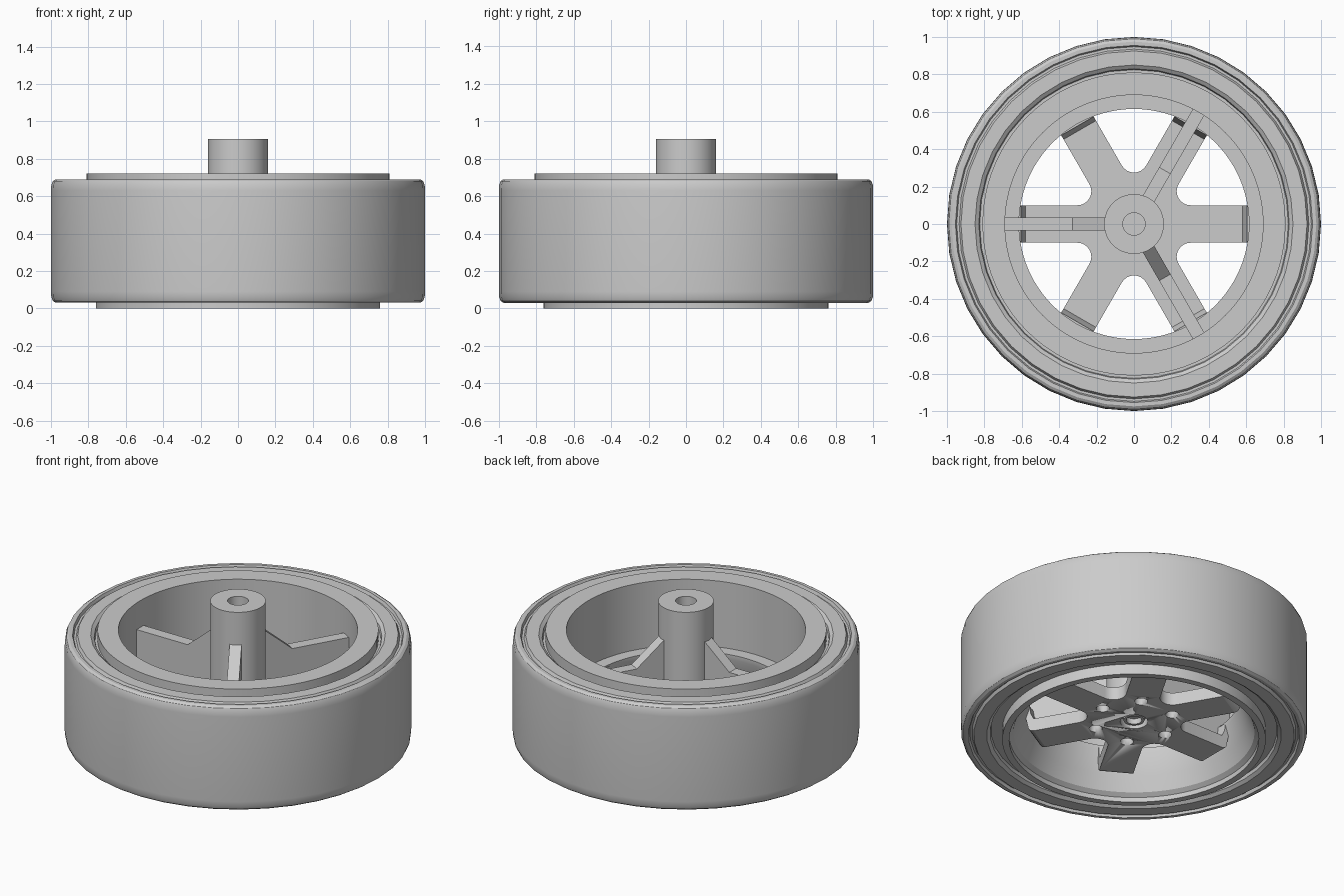
import bpy, bmesh
from math import sin, cos, pi, radians
from mathutils import Matrix, Vector

if "Cube" in bpy.data.objects:
    bpy.data.objects.remove(bpy.data.objects["Cube"])


def finish(name, bm, angle=30):
    bmesh.ops.recalc_face_normals(bm, faces=bm.faces[:])
    mesh = bpy.data.meshes.new(name)
    bm.to_mesh(mesh)
    bm.free()
    ob = bpy.data.objects.new(name, mesh)
    bpy.context.collection.objects.link(ob)
    bpy.ops.object.select_all(action='DESELECT')
    bpy.context.view_layer.objects.active = ob
    ob.select_set(True)
    bpy.ops.object.shade_smooth_by_angle(angle=radians(angle))
    return ob


def lathe(name, profile, steps):
    """Spin a closed (radius, z) loop around the z axis."""
    bm = bmesh.new()
    rings = [[bm.verts.new((r * cos(2 * pi * i / steps), r * sin(2 * pi * i / steps), z))
              for r, z in profile] for i in range(steps)]
    n = len(profile)
    for i in range(steps):
        a, b = rings[i], rings[(i + 1) % steps]
        for j in range(n):
            k = (j + 1) % n
            bm.faces.new((a[j], b[j], b[k], a[k]))
    bmesh.ops.remove_doubles(bm, verts=bm.verts[:], dist=1e-5)
    return finish(name, bm)


def prism(bm, points, vector, matrix=Matrix()):
    """Extrude a flat outline along a vector."""
    face = bm.faces.new([bm.verts.new(matrix @ Vector(p)) for p in points])
    new = bmesh.ops.extrude_face_region(bm, geom=[face])['geom']
    move = matrix.to_3x3() @ Vector(vector)
    bmesh.ops.translate(bm, vec=move, verts=[v for v in new if isinstance(v, bmesh.types.BMVert)])


def radial(name, profile, width, angles):
    """Repeat an (r, z) side profile of given width around the axle."""
    bm = bmesh.new()
    for a in angles:
        prism(bm, [(r, -width / 2, z) for r, z in profile], (0, width, 0),
              Matrix.Rotation(radians(a), 4, 'Z'))
    return finish(name, bm, 40)


# Tyre: rounded shoulders and shallow sidewall grooves, mirrored top to bottom
half = [(0.74, 0.655), (0.825, 0.655), (0.83, 0.675), (0.85, 0.69), (0.925, 0.69),
        (0.935, 0.672), (0.948, 0.672), (0.955, 0.69), (0.975, 0.69), (0.99, 0.68),
        (0.998, 0.66), (1.0, 0.63)]
lower = [(r, 0.72 - z) for r, z in reversed(half)]
lathe("tyre", half + lower, 40)

# Rim: lipped barrel, inner ledge, tapered lower opening
lathe("rim", [(0.76, 0), (0.76, 0.07), (0.75, 0.08), (0.75, 0.65), (0.81, 0.65), (0.81, 0.72),
              (0.69, 0.72), (0.69, 0.30), (0.615, 0.30), (0.615, 0.27), (0.66, 0.14),
              (0.695, 0.05), (0.72, 0.03), (0.72, 0)], 96)

# Hub column with a blind axle bore
lathe("hub", [(0, 0.25), (0.06, 0.25), (0.06, 0.905), (0.16, 0.905), (0.16, 0.19), (0, 0.19)], 48)

# Six-spoke star plate with filleted corners between spokes
outline = []
fillet, reach = 0.075, 0.58
for k in range(6):
    a = k * pi / 3
    for s in (-0.1, 0.1):
        outline.append((reach * cos(a) - s * sin(a), reach * sin(a) + s * cos(a), 0.12))
    b = a + pi / 6
    c = 0.2 + 2 * fillet
    for i in range(9):
        t = b + pi + radians(60 - 15 * i)
        outline.append((c * cos(b) + fillet * cos(t), c * sin(b) + fillet * sin(t), 0.12))
# fillet arcs must run from this spoke to the next one
bm = bmesh.new()
prism(bm, outline, (0, 0, 0.08))
star = finish("spoke_plate", bm)

# Lug and axle recesses in the underside
bm = bmesh.new()
holes = [(0.235, k * pi / 3, 0.038, 0.17) for k in range(6)] + [(0, 0, 0.08, 0.165)]
for r, a, rad, top in holes:
    bmesh.ops.create_cone(bm, cap_ends=True, segments=24, radius1=rad, radius2=rad, depth=top - 0.05,
                          matrix=Matrix.Translation((r * cos(a), r * sin(a), (top + 0.05) / 2)))
cutter = finish("recess_cutter", bm)
cutter.hide_render = True
bpy.context.view_layer.objects.active = star
mod = star.modifiers.new("recesses", 'BOOLEAN')
mod.operation = 'DIFFERENCE'
mod.object = cutter
mod.solver = 'EXACT'
bpy.ops.object.modifier_move_to_index(modifier=mod.name, index=0)
bpy.ops.object.modifier_apply(modifier=mod.name)
bpy.data.objects.remove(cutter)

# Axle socket ring inside the centre recess
lathe("axle_socket", [(0.045, 0.13), (0.06, 0.13), (0.06, 0.18), (0.045, 0.18)], 32)

# Spoke tips curving up into the rim
radial("spoke_tips", [(0.58, 0.12), (0.60, 0.125), (0.612, 0.14), (0.625, 0.20), (0.64, 0.26),
                      (0.64, 0.29), (0.605, 0.29), (0.598, 0.24), (0.58, 0.20)],
       0.2, range(0, 360, 60))

# Three stiffening fins from hub to rim
radial("fins", [(0.14, 0.19), (0.58, 0.19), (0.61, 0.29), (0.70, 0.29), (0.70, 0.55),
                (0.33, 0.55), (0.155, 0.70), (0.14, 0.70)], 0.07, (60, 180, 300))
